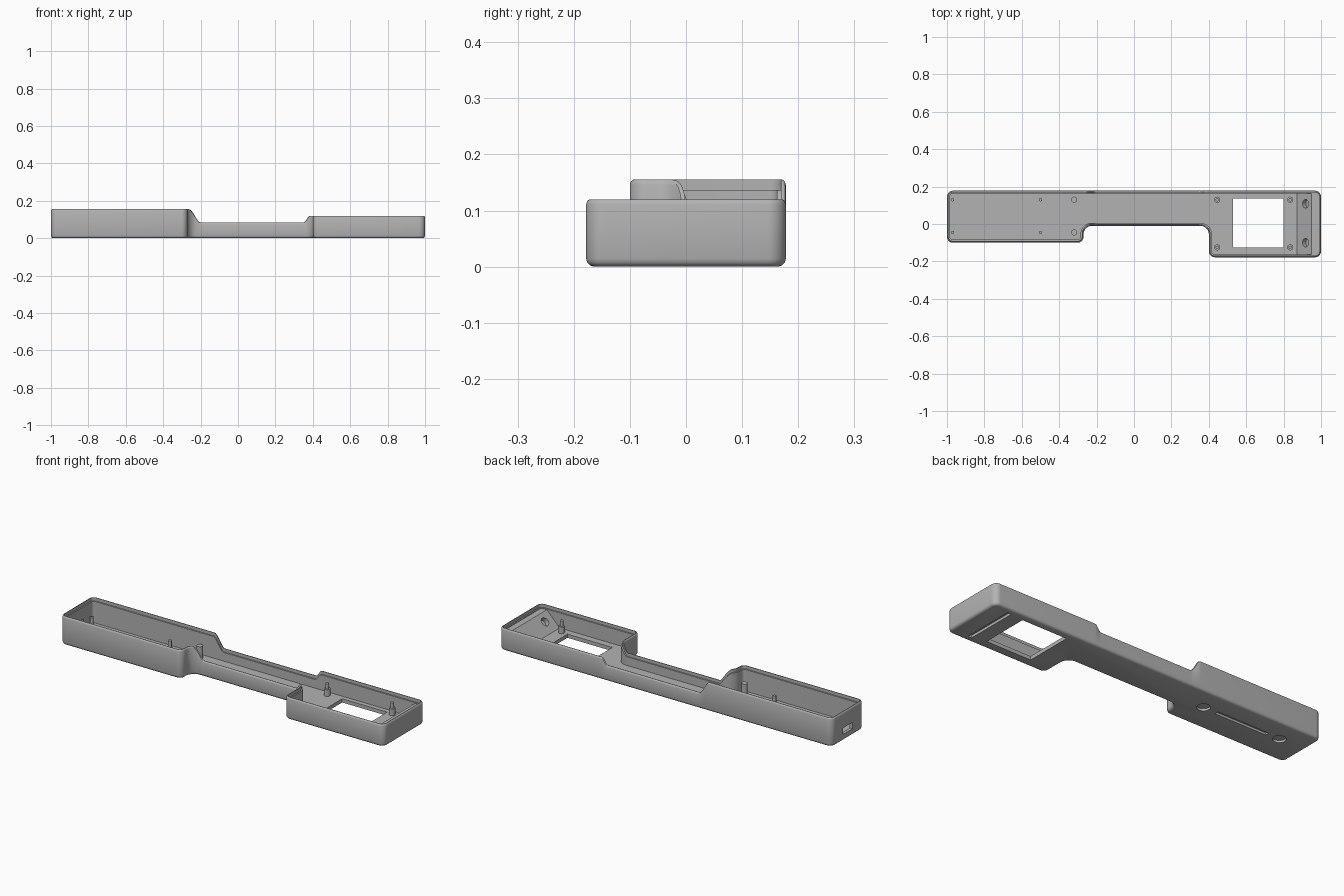
import bpy, bmesh, math
from mathutils import Vector, Matrix

cube = bpy.data.objects.get("Cube")
if cube:
    bpy.data.objects.remove(cube, do_unlink=True)

grey = bpy.data.materials.new("plain_grey")
grey.use_nodes = True
colour = (0.45, 0.45, 0.45, 1)
grey.diffuse_color = colour
grey.node_tree.nodes["Principled BSDF"].inputs["Base Color"].default_value = colour

WALL, FLOOR, LIP = 0.016, 0.02, 0.018


def finish(name, bm, smooth=True):
    bmesh.ops.recalc_face_normals(bm, faces=bm.faces)
    mesh = bpy.data.meshes.new(name)
    bm.to_mesh(mesh)
    bm.free()
    mesh.materials.append(grey)
    obj = bpy.data.objects.new(name, mesh)
    bpy.context.collection.objects.link(obj)
    if smooth:
        shade(obj)
    return obj


def activate(obj):
    bpy.ops.object.select_all(action='DESELECT')
    obj.select_set(True)
    bpy.context.view_layer.objects.active = obj


def shade(obj):
    activate(obj)
    bpy.ops.object.shade_smooth_by_angle(angle=math.radians(35))


def box(name, lo, hi):
    bm = bmesh.new()
    lo, hi = Vector(lo), Vector(hi)
    bmesh.ops.create_cube(bm, size=1, matrix=Matrix.Translation((lo + hi) / 2)
                          @ Matrix.Diagonal((*(hi - lo), 1)))
    return finish(name, bm, False)


def cylinder(name, centre, r, depth, tilt=0, sides=24):
    bm = bmesh.new()
    bmesh.ops.create_cone(bm, cap_ends=True, segments=sides, radius1=r, radius2=r, depth=depth,
                          matrix=Matrix.Translation(centre) @ Matrix.Rotation(tilt, 4, 'Y'))
    return finish(name, bm)


def cut(obj, cutters):
    for c in cutters:
        mod = obj.modifiers.new("cut", 'BOOLEAN')
        mod.operation, mod.solver, mod.object = 'DIFFERENCE', 'EXACT', c
        activate(obj)
        bpy.ops.object.modifier_apply(modifier=mod.name)
        bpy.data.objects.remove(c, do_unlink=True)
    shade(obj)


# Rim height along the length: tall end, low bridge, medium end
def step(x, a, b):
    t = min(1, max(0, (x - a) / (b - a)))
    return t * t * (3 - 2 * t)


def rim(x):
    return 0.155 - 0.07 * step(x, -0.262, -0.2) + 0.035 * step(x, 0.35, 0.385)


# Rounded plan outline with inward normals, so that every ring is an offset
corners = [(-1, -0.1), (-0.27, -0.1), (-0.27, -0.01), (0.4, -0.01),
           (0.4, -0.178), (1, -0.178), (1, 0.178), (-1, 0.178)]
samples = [-0.264 + 0.004 * i for i in range(18)] + [0.348 + 0.004 * i for i in range(11)]


def plan_outline(segments=10):
    pts = [Vector(c) for c in corners]
    out = []
    for i, p in enumerate(pts):
        a = (p - pts[i - 1]).normalized()
        nxt = pts[(i + 1) % len(pts)]
        b = (nxt - p).normalized()
        convex = a.cross(b) > 0
        r = 0.032 if convex else 0.045
        c = p - a * r + b * r
        for k in range(segments + 1):
            t = math.pi / 2 * k / segments
            d = a * math.sin(t) - b * math.cos(t)
            out.append((c + d * r, -d if convex else d))
        if abs(b.x) > 0.5:
            lo, hi = sorted((p.x, nxt.x))
            inner = [x for x in samples if lo + 0.048 < x < hi - 0.048]
            for x in sorted(inner, reverse=b.x < 0):
                out.append((Vector((x, p.y)), Vector((-b.y, b.x))))
    return out


# Shell: (inset, height, measured from the rim?)
rings = [(0.014, 0, False), (0.007, 0.002, False), (0.002, 0.007, False), (0, 0.014, False),
         (0, -0.009, True), (0.002, -0.003, True), (0.006, 0, True), (0.009, 0, True),
         (0.009, -LIP, True), (WALL, -LIP, True), (WALL, FLOOR, False)]
outline = plan_outline()
bm = bmesh.new()
loops = []
for inset, h, from_rim in rings:
    loop = []
    for p, n in outline:
        q = p + n * inset
        loop.append(bm.verts.new((q.x, q.y, h + (rim(p.x) if from_rim else 0))))
    loops.append(loop)
count = len(outline)
for low, high in zip(loops, loops[1:]):
    for i in range(count):
        j = (i + 1) % count
        bm.faces.new((low[i], low[j], high[j], high[i]))
bm.faces.new(loops[0][::-1])
bm.faces.new(loops[-1])
shell = finish("tray_shell", bm)

# Openings and underside recesses
cut(shell, [
    box("window_cutter", (0.53, -0.125, -0.1), (0.8, 0.137, 0.05)),
    box("port_cutter", (-1.1, 0.0, 0.035), (-0.95, 0.08, 0.07)),
    box("end_slot_cutter", (0.876, -0.145, -0.1), (0.898, 0.145, 0.014)),
    box("underside_slot_cutter", (-0.77, 0.045, -0.1), (-0.46, 0.067, 0.012)),
    cylinder("recess_cutter", (-0.38, 0.056, -0.038), 0.033, 0.1),
    cylinder("recess_cutter", (-0.845, 0.056, -0.038), 0.033, 0.1),
])

# Sloped panel at the wide end, with two round sockets
bm = bmesh.new()
profile = [(0.87, FLOOR - 0.002), (0.99, FLOOR - 0.002), (0.99, 0.098), (0.95, 0.098)]
face = bm.faces.new([bm.verts.new((x, -0.166, z)) for x, z in profile])
extruded = bmesh.ops.extrude_face_region(bm, geom=[face])
bmesh.ops.translate(bm, vec=(0, 0.332, 0),
                    verts=[v for v in extruded["geom"] if isinstance(v, bmesh.types.BMVert)])
panel = finish("sloped_panel", bm)
cut(panel, [cylinder("socket_cutter", (0.917, y, 0.065), 0.023, 0.05, -math.pi / 4)
            for y in (0.108, -0.1)])

# Mounting posts: thin pins, plain posts, and posts with a pin on top
for i, x in enumerate((-0.97, -0.5)):
    for y in (0.13, -0.045):
        cylinder("thin_post", (x, y, 0.04), 0.009, 0.05)
for y in (0.13, -0.045):
    cylinder("plain_post", (-0.32, y, 0.05), 0.016, 0.07)
for x in (0.445, 0.835):
    for y in (0.13, -0.125):
        cylinder("stepped_post", (x, y, 0.036), 0.016, 0.04)
        cylinder("post_pin", (x, y, 0.068), 0.009, 0.035)
